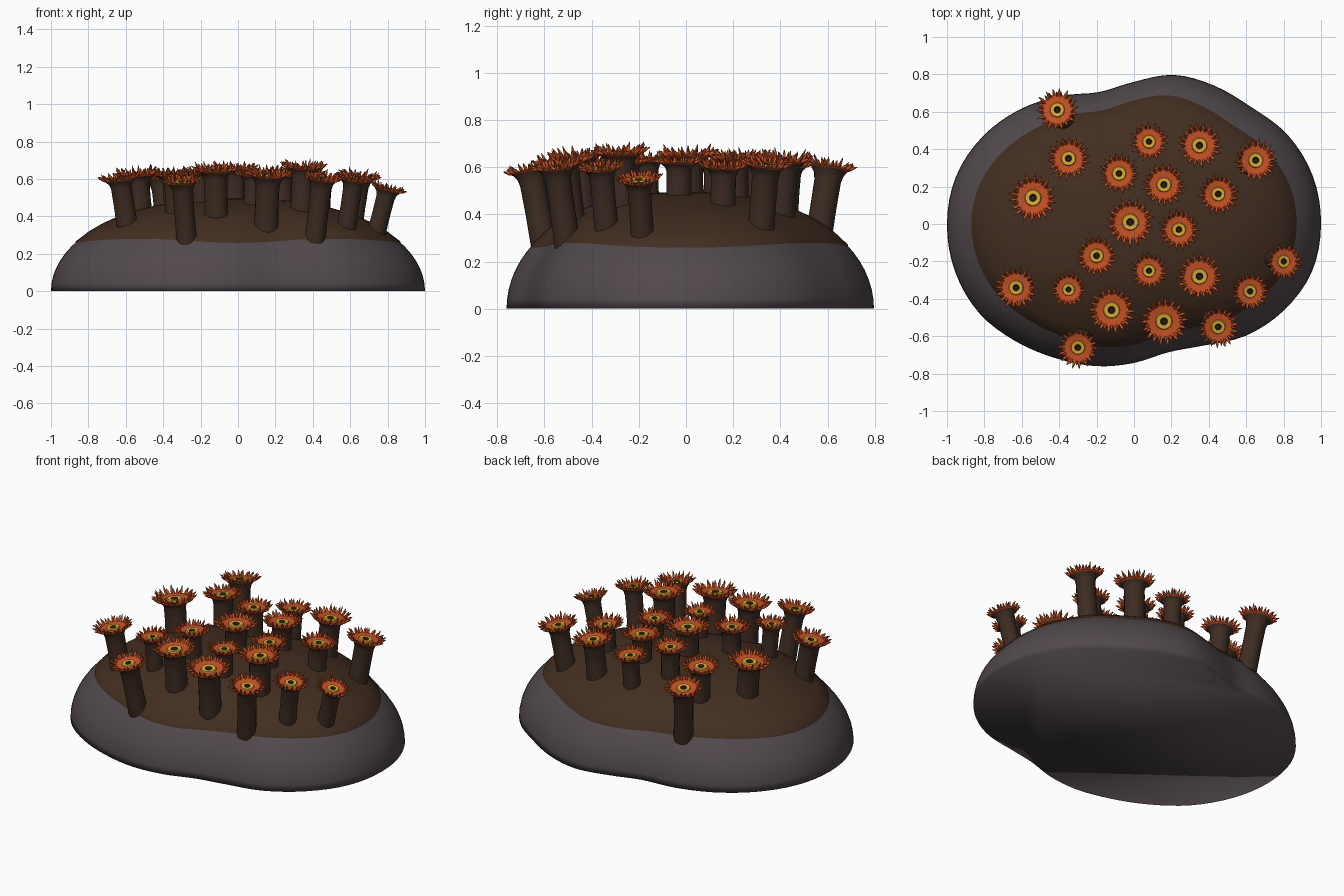
import bpy, bmesh, math, random
from mathutils import Vector, Matrix

random.seed(4)
cube = bpy.data.objects.get("Cube")
if cube:
    bpy.data.objects.remove(cube)


def material(name, rgb):
    m = bpy.data.materials.new(name)
    m.use_nodes = True
    m.diffuse_color = (*rgb, 1)
    m.node_tree.nodes["Principled BSDF"].inputs["Base Color"].default_value = (*rgb, 1)
    return m


ROCK = material("grey rock", (0.084, 0.067, 0.073))
MAT = material("brown mat", (0.056, 0.027, 0.015))
STEM = material("dark brown stem", (0.047, 0.025, 0.016))
ORANGE = material("orange red", (0.56, 0.082, 0.018))
YELLOW = material("yellow", (0.68, 0.40, 0.035))
MOUTH = material("dark mouth", (0.02, 0.013, 0.006))
OLIVE = material("olive tip", (0.16, 0.15, 0.035))


def finish(bm, name, mats, angle=None):
    """Turn a bmesh into mesh data, smooth or with sharp edges above the angle."""
    bmesh.ops.recalc_face_normals(bm, faces=bm.faces)
    for f in bm.faces:
        f.smooth = True
    if angle:
        for e in bm.edges:
            e.smooth = e.calc_face_angle(0) < angle
    me = bpy.data.meshes.new(name)
    bm.to_mesh(me)
    bm.free()
    for m in mats:
        me.materials.append(m)
    return me


def place(name, me, matrix=Matrix()):
    ob = bpy.data.objects.new(name, me)
    bpy.context.scene.collection.objects.link(ob)
    ob.matrix_world = matrix


def skin(bm, rings, tip=None, cap=False):
    """Bridge successive closed rings, with an optional end point and start cap."""
    loops = [[bm.verts.new(p) for p in r] for r in rings]
    n = len(loops[0])
    rows = []
    for a, b in zip(loops, loops[1:]):
        rows.append([bm.faces.new((a[i], a[(i + 1) % n], b[(i + 1) % n], b[i])) for i in range(n)])
    if tip is not None:
        t = bm.verts.new(tip)
        last = loops[-1]
        rows.append([bm.faces.new((last[i], last[(i + 1) % n], t)) for i in range(n)])
    if cap:
        bm.faces.new(loops[0][::-1])
    return rows


def circle(r, z, n):
    return [(r * math.cos(math.tau * i / n), r * math.sin(math.tau * i / n), z) for i in range(n)]


# Rock footprint: radius every 15 degrees, interpolated smoothly
RADII = [1, .99, .95, .885, .855, .825, .76, .73, .79, .865, .935, .985,
         1, .99, .955, .89, .83, .787, .743, .71, .75, .845, .925, .985]
HEIGHT = 0.49
SEGS = 96


def footprint(a):
    t = (a / math.tau * 24) % 24
    i = int(t)
    t -= i
    p, q, r, s = (RADII[(i + k) % 24] for k in (-1, 0, 1, 2))
    return q + .5 * t * (r - p + t * (2 * p - 5 * q + 4 * r - s + t * (3 * (q - r) + s - p)))


def dome_z(s):
    return HEIGHT * math.sqrt(max(0, 1 - s ** 2.35))


def height_at(x, y):
    return dome_z(math.hypot(x, y) / footprint(math.atan2(y, x)))


def dome_ring(scale, lift):
    pts = []
    for i in range(SEGS):
        a = math.tau * i / SEGS
        s = scale(a)
        r = s * footprint(a)
        pts.append((r * math.cos(a), r * math.sin(a), dome_z(s) + lift))
    return pts


# Rock: dome with a flat base, smoothed across the rim
bm = bmesh.new()
skin(bm, [dome_ring(lambda a, k=k: math.cos(k / 20 * math.pi / 2), 0) for k in range(20)],
     (0, 0, HEIGHT), cap=True)
place("rock", finish(bm, "rock", [ROCK]))


# Living mat covering the top of the rock
def mat_edge(a):
    return .855 + .012 * math.cos(4 * a)


LIFT = 0.005
bm = bmesh.new()
skin(bm, [dome_ring(lambda a: mat_edge(a) + .003, -.002)]
     + [dome_ring(lambda a, k=k: mat_edge(a) * (1 - k / 12), LIFT) for k in range(12)],
     (0, 0, HEIGHT + LIFT))
place("mat", finish(bm, "mat", [MAT]))

# Stem: unit radius and height, flaring into the head
bm = bmesh.new()
skin(bm, [circle(r, z, 20) for r, z in
          ((1, 0), (.96, .5), (.98, .85), (1.1, .94), (1.35, 1))], cap=True)
stem_mesh = finish(bm, "stem", [STEM], math.radians(60))

# Head: shallow dish of unit outer reach, coloured by ring
bm = bmesh.new()
dish = ((.6, -.12), (.72, -.02), (.70, .03), (.5, .0), (.34, -.01), (.31, .05), (.15, .04), (.1, -.06))
rows = skin(bm, [circle(r, z, 20) for r, z in dish], (0, 0, -.08))
for row, index in zip(rows, (0, 0, 0, 0, 1, 1, 2, 2)):
    for f in row:
        f.material_index = index
head_mesh = finish(bm, "head", [ORANGE, YELLOW, MOUTH], math.radians(40))


# Tentacles: rings of tapered spikes with olive tips
def spike(bm, angle, start, reach, rise, width):
    out = Vector((math.cos(angle), math.sin(angle), 0))
    root = out * start + Vector((0, 0, -.02))
    axis = out * reach + Vector((0, 0, rise))
    rot = axis.to_track_quat('Z', 'Y').to_matrix()
    rings = []
    for t, w in ((0, .8), (.4, 1), (.87, .35)):
        rings.append([root + axis * t + rot @ Vector(p) for p in circle(width * w, 0, 6)])
    rows = skin(bm, rings, root + axis)
    for f in rows[-1]:
        f.material_index = 1


tentacle_meshes = []
for variant in range(3):
    bm = bmesh.new()
    for count, offset, start, reach, rise, width in ((18, 0, .66, .34, .2, .068),
                                                     (18, .5, .64, .2, .34, .056)):
        for i in range(count):
            a = math.tau * (i + offset + random.uniform(-.15, .15)) / count
            k = random.uniform(.85, 1.12)
            spike(bm, a, start, reach * k, rise * random.uniform(.7, 1.25), width)
    tentacle_meshes.append(finish(bm, "tentacles", [ORANGE, OLIVE], math.radians(70)))

# Polyps: head x, y, z and outer reach
POLYPS = [
    (-.41, .61, .60, .118), (-.35, .35, .62, .118), (-.54, .14, .62, .132), (-.08, .27, .64, .112),
    (.08, .44, .61, .106), (.35, .42, .63, .123), (.65, .34, .61, .118), (.16, .21, .635, .118),
    (.45, .16, .60, .112), (-.02, .01, .65, .133), (.24, -.03, .62, .112), (-.20, -.17, .63, .112),
    (.08, -.25, .62, .103), (.35, -.28, .66, .128), (.62, -.36, .595, .106), (.80, -.20, .545, .103),
    (-.63, -.34, .60, .118), (-.35, -.35, .62, .1), (-.12, -.46, .645, .131), (.16, -.52, .62, .133),
    (.45, -.55, .60, .114), (-.30, -.66, .585, .114)]

for i, (x, y, z, size) in enumerate(POLYPS):
    # stems grow outwards, leaning more towards the rim
    s = math.hypot(x, y) / footprint(math.atan2(y, x))
    lean = 1 - .1 * s * s
    bx, by = x * lean, y * lean
    top = Vector((x, y, z))
    base = Vector((bx, by, height_at(bx, by)))
    axis = top - base
    base -= axis.normalized() * .04
    rot = axis.to_track_quat('Z', 'Y').to_matrix().to_4x4()
    spin = Matrix.Rotation(random.uniform(0, math.tau), 4, 'Z')
    r = size * .49
    length = (top - base).length - size * .08
    place(f"stem_{i + 1}", stem_mesh,
          Matrix.Translation(base) @ rot @ Matrix.Diagonal((r, r, length, 1)))
    crown = Matrix.Translation(top) @ rot @ spin @ Matrix.Scale(size, 4)
    place(f"head_{i + 1}", head_mesh, crown)
    place(f"tentacles_{i + 1}", tentacle_meshes[i % 3], crown)
